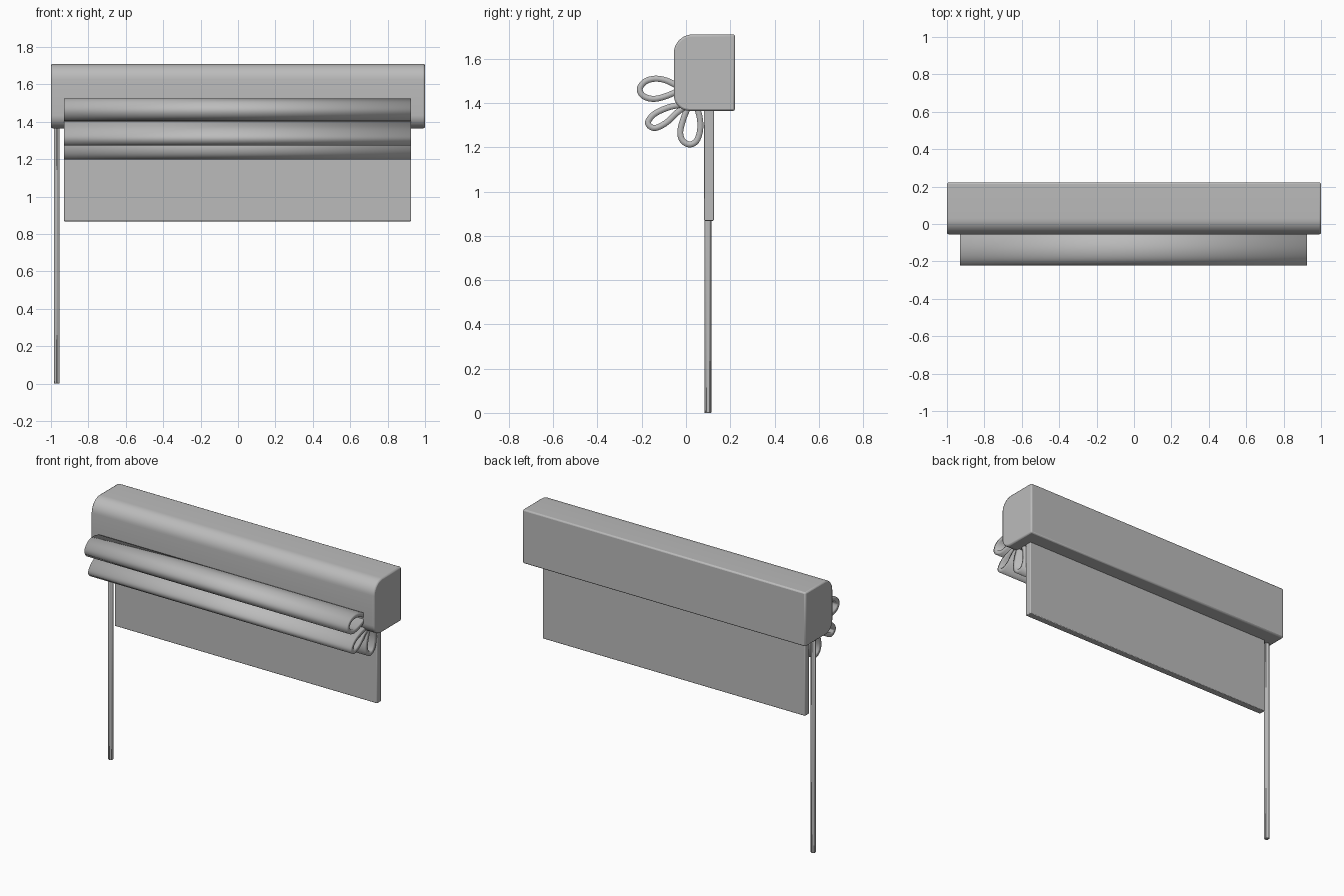
import bpy
import bmesh
from math import radians, sin, cos, pi
from mathutils import Vector

cube = bpy.data.objects.get("Cube")
if cube:
    bpy.data.objects.remove(cube)

grey = bpy.data.materials.new("plain grey")
grey.use_nodes = True
COLOUR = (0.5, 0.5, 0.5, 1)
grey.diffuse_color = COLOUR
grey.node_tree.nodes["Principled BSDF"].inputs["Base Color"].default_value = COLOUR


def finish(name, bm, bevel=0.0, segments=2):
    bmesh.ops.recalc_face_normals(bm, faces=bm.faces[:])
    mesh = bpy.data.meshes.new(name)
    bm.to_mesh(mesh)
    bm.free()
    mesh.materials.append(grey)
    obj = bpy.data.objects.new(name, mesh)
    bpy.context.collection.objects.link(obj)
    if bevel:
        mod = obj.modifiers.new("soft edges", 'BEVEL')
        mod.width, mod.segments = bevel, segments
        mod.limit_method, mod.angle_limit = 'ANGLE', radians(40)
    bpy.ops.object.select_all(action='DESELECT')
    obj.select_set(True)
    bpy.context.view_layer.objects.active = obj
    bpy.ops.object.shade_smooth_by_angle(angle=radians(35))
    return obj


def prism(profile, x0, x1):
    """Closed (y, z) profile extruded along x."""
    bm = bmesh.new()
    face = bm.faces.new([bm.verts.new((x0, y, z)) for y, z in profile])
    new = bmesh.ops.extrude_face_region(bm, geom=[face])["geom"]
    moved = [v for v in new if isinstance(v, bmesh.types.BMVert)]
    bmesh.ops.translate(bm, verts=moved, vec=(x1 - x0, 0, 0))
    return bm


def arc(cy, cz, r, start, steps=10):
    return [(cy + r * cos(start + pi / 2 * i / steps),
             cz + r * sin(start + pi / 2 * i / steps)) for i in range(steps + 1)]


def smooth_path(points, steps=6):
    """Catmull-Rom path through the points."""
    p = [Vector(q) for q in points]
    p = [2 * p[0] - p[1]] + p + [2 * p[-1] - p[-2]]
    path = []
    for a, b, c, d in zip(p, p[1:], p[2:], p[3:]):
        for i in range(steps):
            t = i / steps
            path.append(0.5 * (2 * b + (c - a) * t + (2 * a - 5 * b + 4 * c - d) * t ** 2
                               + (3 * b - a - 3 * c + d) * t ** 3))
    return path + [p[-2]]


# Headbox with a rounded front
FRONT, BACK, LOW, HIGH = -0.055, 0.222, 1.365, 1.71
top_r, low_r = 0.085, 0.07
headbox = ([(BACK, LOW), (BACK, HIGH)]
           + arc(FRONT + top_r, HIGH - top_r, top_r, pi / 2)
           + arc(FRONT + low_r, LOW + low_r, low_r, pi))
finish("headbox", prism(headbox, -1, 1), bevel=0.009)

# Hanging fabric panel
LEFT, RIGHT = 0.926, -0.93
panel = [(0.082, 0.868), (0.126, 0.868), (0.126, 1.40), (0.082, 1.40)]
finish("fabric_panel", prism(panel, RIGHT, LEFT), bevel=0.004)

# Gathered fabric folds: open loops of thick cloth
folds = {
    "upper_fold": [(-.035, 1.475), (-.09, 1.502), (-.14, 1.510), (-.185, 1.497), (-.209, 1.464),
                   (-.194, 1.433), (-.152, 1.419), (-.10, 1.428), (-.035, 1.454)],
    "middle_fold": [(-.025, 1.393), (-.083, 1.379), (-.141, 1.352), (-.171, 1.316), (-.160, 1.293),
                    (-.132, 1.289), (-.087, 1.313), (-.046, 1.352), (-.005, 1.385)],
    "lower_fold": [(.012, 1.385), (-.010, 1.334), (-.026, 1.271), (-.015, 1.230), (.017, 1.213),
                   (.048, 1.230), (.064, 1.280), (.062, 1.334), (.048, 1.385)],
}
for name, points in folds.items():
    bm = bmesh.new()
    rows = [[bm.verts.new((x, y, z)) for x in (RIGHT, LEFT)] for y, z in smooth_path(points)]
    for (a, b), (c, d) in zip(rows, rows[1:]):
        bm.faces.new((a, b, d, c))
    fold = finish(name, bm)
    cloth = fold.modifiers.new("cloth thickness", 'SOLIDIFY')
    cloth.thickness, cloth.offset = 0.027, 0
    fold.modifiers.move(len(fold.modifiers) - 1, 0)

# Six-sided control wand
bm = bmesh.new()
bmesh.ops.create_cone(bm, cap_ends=True, segments=6, radius1=0.018, radius2=0.018, depth=1.4)
bmesh.ops.translate(bm, verts=bm.verts[:], vec=(-0.969, 0.099, 0.7))
finish("control_wand", bm, bevel=0.003, segments=1)
